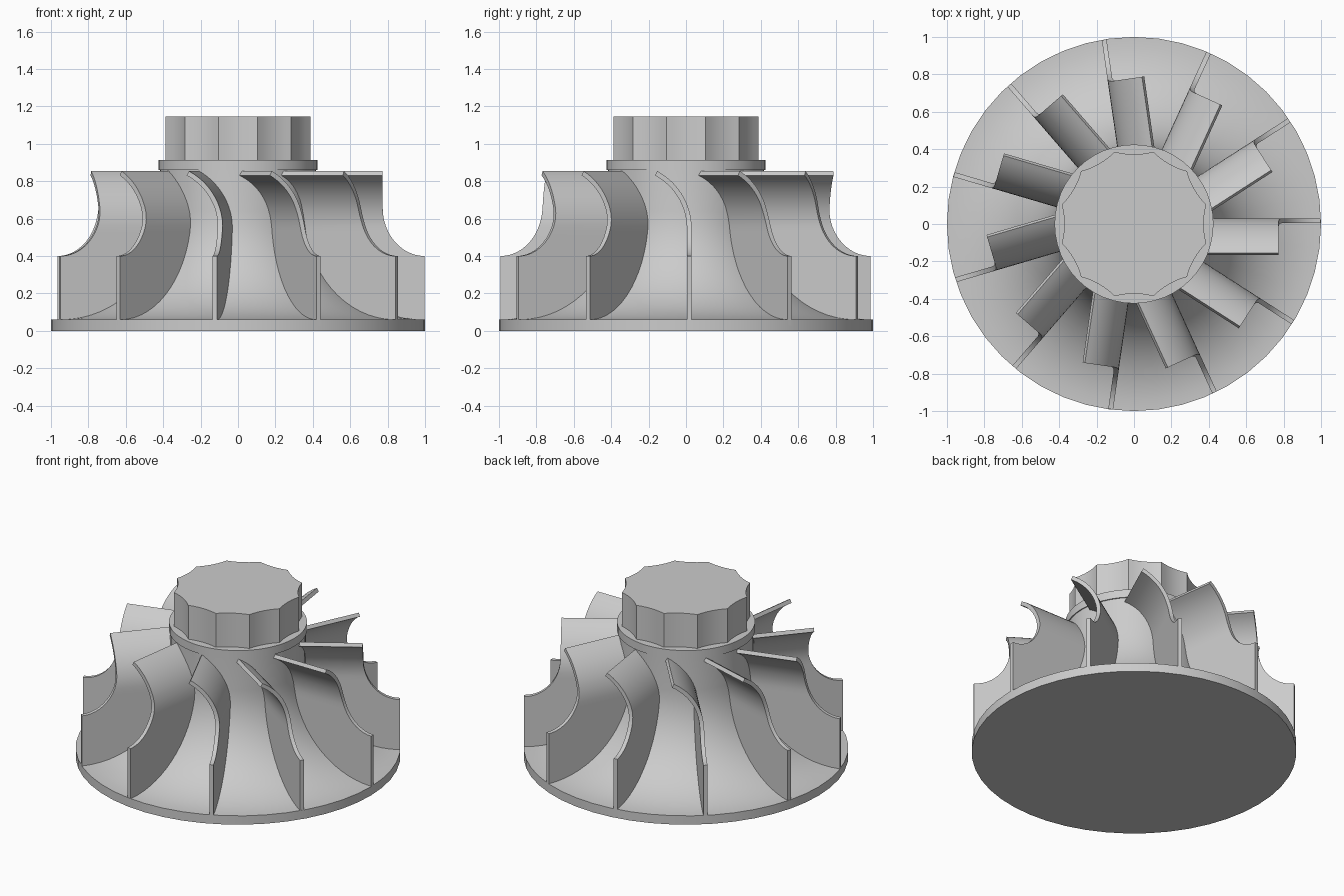
import bpy
import bmesh
from math import sin, cos, asin, sqrt, pi, tau, radians
from mathutils import Matrix, Vector

cube = bpy.data.objects.get("Cube")
if cube:
    bpy.data.objects.remove(cube, do_unlink=True)

metal = bpy.data.materials.new("plain grey metal")
metal.use_nodes = True
GREY = (0.6, 0.6, 0.6, 1)
metal.diffuse_color = GREY
metal.node_tree.nodes["Principled BSDF"].inputs["Base Color"].default_value = GREY


def finish(name, bm, smooth_angle=30):
    bmesh.ops.recalc_face_normals(bm, faces=bm.faces[:])
    mesh = bpy.data.meshes.new(name)
    bm.to_mesh(mesh)
    bm.free()
    mesh.materials.append(metal)
    obj = bpy.data.objects.new(name, mesh)
    bpy.context.collection.objects.link(obj)
    bpy.ops.object.select_all(action="DESELECT")
    obj.select_set(True)
    bpy.context.view_layer.objects.active = obj
    bpy.ops.object.shade_smooth_by_angle(angle=radians(smooth_angle))
    return obj


def lathe(name, profile, segments=48):
    bm = bmesh.new()
    verts = [bm.verts.new((r, 0, z)) for r, z in profile]
    edges = [bm.edges.new(pair) for pair in zip(verts, verts[1:])]
    bmesh.ops.spin(bm, geom=verts + edges, cent=(0, 0, 0), axis=(0, 0, 1),
                   angle=tau, steps=segments, use_merge=False)
    bmesh.ops.remove_doubles(bm, verts=bm.verts[:], dist=0.0005)
    return finish(name, bm)


# Backplate flaring up into the hub
PLATE_TOP = 0.06
FLARE = 0.58
flare = []
for i in range(17):
    a = i / 16 * pi / 2
    flare.append((0.998 - FLARE * sin(a), PLATE_TOP + FLARE * (1 - cos(a))))
lathe("backplate_and_hub", [(0, 0), (1, 0), (1, PLATE_TOP)] + flare
      + [(0.418, 0.87), (0, 0.87)])

# Collar above the blades
lathe("collar", [(0, 0.86), (0.425, 0.86), (0.425, 0.915), (0, 0.915)])

# Scalloped nut: twelve corners joined by shallow concave sides
bm = bmesh.new()
ring = []
CORNERS, STEPS = 12, 6
for k in range(CORNERS):
    a, b = (Matrix.Rotation(tau * (k + j + 0.5) / CORNERS, 3, "Z") @ Vector((0.4, 0, 0.915))
            for j in (0, 1))
    inward = -Vector((a.x + b.x, a.y + b.y, 0)).normalized()
    for s in range(STEPS):
        t = s / STEPS
        ring.append(bm.verts.new(a.lerp(b, t) + inward * 0.014 * 4 * t * (1 - t)))
base = bm.faces.new(ring)
top = bmesh.ops.extrude_face_region(bm, geom=[base], use_keep_orig=True)
bmesh.ops.translate(bm, vec=(0, 0, 0.23),
                    verts=[v for v in top["geom"] if isinstance(v, bmesh.types.BMVert)])
finish("scalloped_nut", bm, 14)

# Blade outline and bend
STEP_Z, NECK_Z = 0.40, 0.66
TIP_R, NOTCH = 0.998, 0.225
BEND_Z, BEND_R, BEND_ANGLE = 0.547, 0.335, radians(62)
MID_Y, HALF = 0.0175, 0.013


def outer_radius(z):
    if z <= STEP_Z:
        return TIP_R
    if z >= NECK_Z:
        return TIP_R - NOTCH
    h = (NECK_Z - z) / (NECK_Z - STEP_Z)
    return TIP_R - NOTCH * sqrt(1 - h * h)


# Heights along the blade: straight foot, curved notch, then the bent tip
heights = [0.03, STEP_Z]
heights += [NECK_Z - (NECK_Z - STEP_Z) * cos(i / 12 * pi / 2) for i in range(1, 13)]
start = asin((NECK_Z - BEND_Z) / BEND_R)
heights += [BEND_Z + BEND_R * sin(start + (BEND_ANGLE - start) * i / 10) for i in range(1, 11)]


def add_blade(bm, angle):
    turn = Matrix.Rotation(angle, 3, "Z")
    rows = []
    for z in heights:
        a = asin(max(0, z - BEND_Z) / BEND_R)
        y = MID_Y - BEND_R * (1 - cos(a))
        row = []
        for side in (-HALF, HALF):
            vy, vz = y + side * cos(a), z + side * sin(a)
            pair = [(0.3, vy, vz), (outer_radius(vz), vy, vz)]
            row += pair if side < 0 else pair[::-1]
        rows.append([bm.verts.new(turn @ Vector(p)) for p in row])
    bm.faces.new(rows[0])
    bm.faces.new(rows[-1])
    for lo, hi in zip(rows, rows[1:]):
        for i in range(4):
            j = (i + 1) % 4
            bm.faces.new((lo[i], lo[j], hi[j], hi[i]))


# Ring of eleven blades
BLADES = 11
for n in range(BLADES):
    bm = bmesh.new()
    add_blade(bm, tau * n / BLADES)
    finish(f"blade_{n + 1}", bm)
